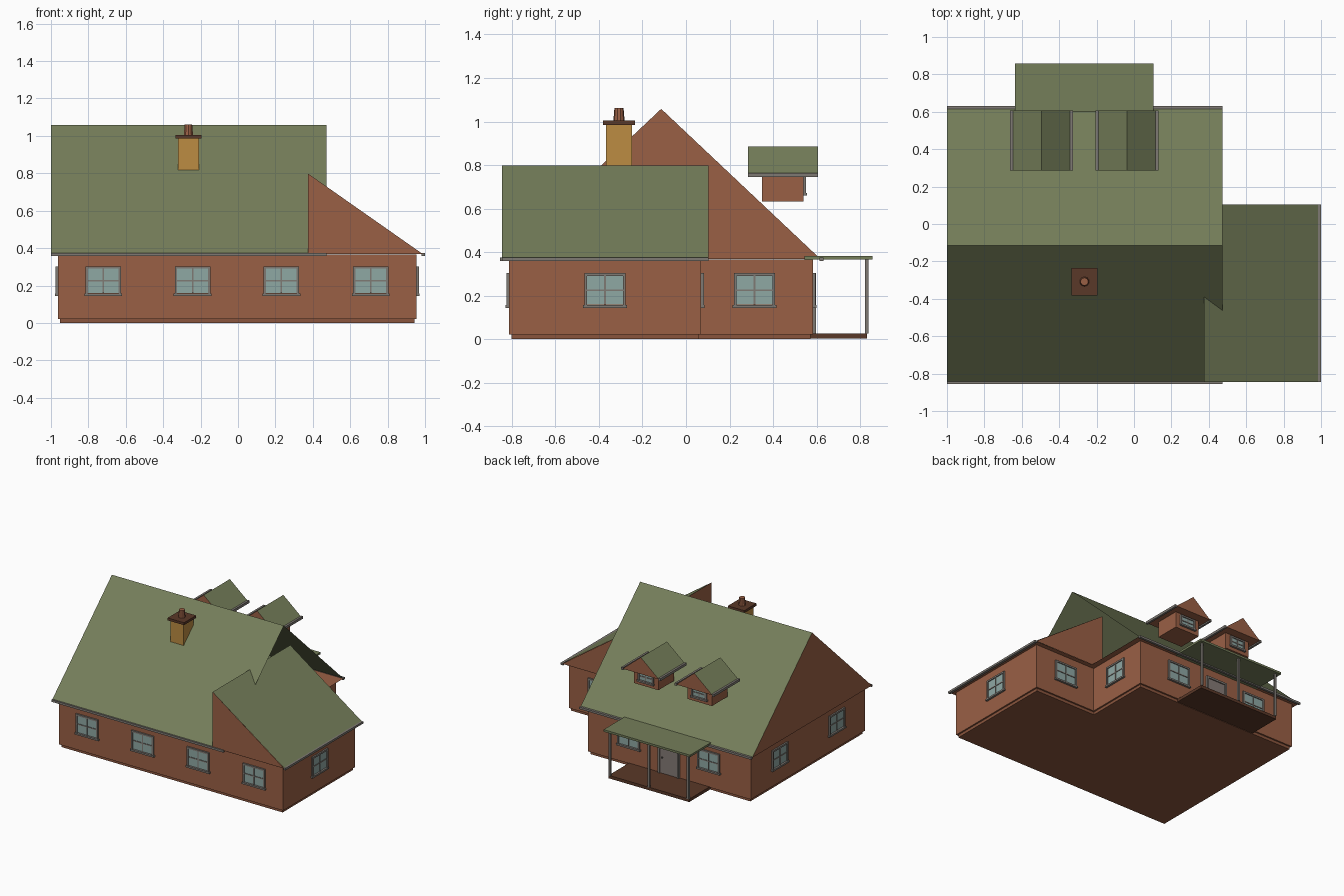
import bpy, bmesh, math
from mathutils import Matrix, Vector

if "Cube" in bpy.data.objects:
    bpy.data.objects.remove(bpy.data.objects["Cube"])


def mat(name, hex_code):
    m = bpy.data.materials.new(name)
    c = [int(hex_code[i:i + 2], 16) / 255 for i in (0, 2, 4)]
    lin = [v / 12.92 if v <= 0.04045 else ((v + 0.055) / 1.055) ** 2.4 for v in c]
    m.diffuse_color = (*lin, 1)
    m.use_nodes = True
    m.node_tree.nodes["Principled BSDF"].inputs["Base Color"].default_value = m.diffuse_color
    return m


BRICK = mat("brick brown", "9A6045")
PLINTH = mat("plinth brown", "8A553D")
ROOF = mat("roof green", "757E5A")
TRIM = mat("trim grey", "7F7A74")
GLASS = mat("window glass", "8FA8A4")
DOOR = mat("door grey", "857A76")
DARK = mat("dark brown", "5A3828")
OCHRE = mat("chimney ochre", "BC8C42")


def finish(name, bm, mats):
    me = bpy.data.meshes.new(name)
    bm.to_mesh(me)
    bm.free()
    for m in mats:
        me.materials.append(m)
    ob = bpy.data.objects.new(name, me)
    bpy.context.collection.objects.link(ob)
    return ob


def add_box(bm, x0, x1, y0, y1, z0, z1, mi=0):
    n = len(bm.faces)
    mx = Matrix.Translation(((x0 + x1) / 2, (y0 + y1) / 2, (z0 + z1) / 2)) @ \
        Matrix.Diagonal((x1 - x0, y1 - y0, z1 - z0, 1))
    bmesh.ops.create_cube(bm, size=1, matrix=mx)
    bm.faces.ensure_lookup_table()
    for f in bm.faces[n:]:
        f.material_index = mi


def box(name, m, *dims):
    bm = bmesh.new()
    add_box(bm, *dims)
    return finish(name, bm, [m])


def sheet(name, m, *polys):
    bm = bmesh.new()
    for p in polys:
        bm.faces.new([bm.verts.new(v) for v in p])
    return finish(name, bm, [m])


def extrude_plan(name, m, pts, z0, z1):
    bm = bmesh.new()
    f = bm.faces.new([bm.verts.new((x, y, z0)) for x, y in pts])
    g = bmesh.ops.extrude_face_region(bm, geom=[f])
    bmesh.ops.translate(bm, vec=(0, 0, z1 - z0),
                        verts=[v for v in g["geom"] if isinstance(v, bmesh.types.BMVert)])
    bmesh.ops.recalc_face_normals(bm, faces=bm.faces)
    return finish(name, bm, [m])


# L-shaped walls on a slightly inset plinth
def plan(i):
    return [(-.963 + i, -.813 + i), (.955 - i, -.813 + i), (.955 - i, .07 - i),
            (.43 - i, .07 - i), (.43 - i, .583 - i), (-.963 + i, .583 - i)]


extrude_plan("walls", BRICK, plan(0), .022, .366)
extrude_plan("plinth", PLINTH, plan(.012), 0, .022)

# main roof: two slopes, closed at the left gable, open at the right
XL, XR, YF, YB, YR, ZE, ZR = -1.0, .472, -.845, .617, -.114, .369, 1.058
sheet("main_roof", ROOF,
      [(XL, YF, ZE), (XR, YF, ZE), (XR, YR, ZR), (XL, YR, ZR)],
      [(XR, YB, ZE), (XL, YB, ZE), (XL, YR, ZR), (XR, YR, ZR)])
sheet("main_gable", BRICK, [(XL, YB, ZE), (XL, YF, ZE), (XL, YR, ZR)])
sheet("main_soffit", BRICK, [(XL, YF, ZE), (XL, YB, ZE), (XR, YB, ZE), (XR, YF, ZE)])
box("front_fascia", TRIM, XL, XR, -.855, -.842, .358, .374)
box("back_fascia", TRIM, XL, XR, .614, .632, .358, .374)

# side wing: single slope with half gables
WX0, WX1, WY0, WY1, WZ = .375, .987, -.846, .104, .798
sheet("wing_roof", ROOF,
      [(WX0, WY0, WZ), (WX1, WY0, ZE + .003), (WX1, WY1, ZE + .003), (WX0, WY1, WZ)])
sheet("wing_gables", BRICK,
      [(WX0, WY0, ZE), (WX1, WY0, ZE), (WX0, WY0, WZ)],
      [(WX1, WY1, ZE), (WX0, WY1, ZE), (WX0, WY1, WZ)],
      [(WX0, WY1, ZE), (WX0, WY0, ZE), (WX0, WY0, WZ), (WX0, WY1, WZ)])
sheet("wing_soffit", BRICK,
      [(WX0, WY0, ZE - .001), (WX0, WY1, ZE - .001), (WX1, WY1, ZE - .001), (WX1, WY0, ZE - .001)])
box("wing_fascia", TRIM, .98, 1.0, WY0, WY1, .358, .374)


# windows: frame, cross bars and panes, built facing -y then turned
def window(name, x, y, turn, w=.19, z0=.147, z1=.303, sill=True):
    bm = bmesh.new()
    h, b, d = w / 2, .013, -.012
    zm = (z0 + z1) / 2
    add_box(bm, -h + b, h - b, -.005, 0, z0 + b, z1 - b, 1)
    for s in (-1, 1):
        c = s * (h - b / 2)
        add_box(bm, c - b / 2, c + b / 2, d, 0, z0, z1)
    add_box(bm, -h, h, d, 0, z1 - b, z1)
    add_box(bm, -h - .006, h + .006, d - .004, 0, z0 - .003, z0 + b - .003)
    add_box(bm, -.004, .004, -.009, 0, z0 + b, z1 - b)
    add_box(bm, -h + b, h - b, -.009, 0, zm - .004, zm + .004)
    ob = finish(name, bm, [TRIM, GLASS])
    ob.location = (x, y, 0)
    ob.rotation_euler.z = math.radians(turn)


for i, x in enumerate((-.72, -.243, .232, .71)):
    window(f"front_window_{i}", x, -.813, 0)
for i, x in enumerate((-.605, .08)):
    window(f"back_window_{i}", x, .583, 180)
for i, y in enumerate((-.462, .233)):
    window(f"left_window_{i}", -.963, y, -90)
window("wing_side_window", .955, -.372, 90)
window("main_side_window", .43, .315, 90)
window("wing_back_window", .69, .07, 180)

# back door
DX = -.265
bm = bmesh.new()
add_box(bm, DX - .075, DX + .075, .583, .589, .026, .29, 1)
for s in (-1, 1):
    c = DX + s * .082
    add_box(bm, c - .008, c + .008, .583, .597, .026, .303)
add_box(bm, DX - .09, DX + .09, .583, .597, .288, .303)
add_box(bm, DX + .05, DX + .06, .589, .598, .145, .155)
finish("back_door", bm, [TRIM, DOOR])

# porch
box("porch_floor", DARK, DX - .345, DX + .345, .57, .832, .003, .026)
box("porch_roof", ROOF, DX - .37, DX + .37, .545, .858, .367, .383)
for i, s in enumerate((-1, 0, 1)):
    x = DX + s * .335
    box(f"porch_post_{i}", TRIM, x - .008, x + .008, .822, .838, .026, .367)

# dormers
for i, x in enumerate((-.495, -.037)):
    n = f"dormer_{i}"
    y0, y1, w, ze, zr = .286, .607, .155, .755, .884
    box(n + "_body", BRICK, x - .105, x + .105, .35, .54, .632, .756)
    window(n + "_window", x, .54, 180, .13, .662, .745)
    sheet(n + "_roof", ROOF, *[[(x, y0, zr), (x, y1, zr), (x + s * w, y1, ze), (x + s * w, y0, ze)]
                               for s in (-1, 1)])
    sheet(n + "_gables", BRICK, *[[(x - w, y, ze), (x + w, y, ze), (x, y, zr)] for y in (y0, y1)])
    sheet(n + "_soffit", BRICK, [(x - w, y0, ze), (x - w, y1, ze), (x + w, y1, ze), (x + w, y0, ze)])
    for s in (-1, 1):
        c = x + s * .16
        box(f"{n}_fascia_{s}", TRIM, c - .008, c + .008, y0, y1, .745, .764)

# chimney with cap and pot
CX, CY = -.265, -.308
box("chimney", OCHRE, CX - .057, CX + .057, CY - .06, CY + .06, .7, .986)
box("chimney_cap", DARK, CX - .07, CX + .07, CY - .074, CY + .074, .985, 1.004)
bm = bmesh.new()
bmesh.ops.create_cone(bm, cap_ends=True, segments=10, radius1=.026, radius2=.021, depth=.058,
                      matrix=Matrix.Translation((CX, CY, 1.032)))
finish("chimney_pot", bm, [BRICK])
